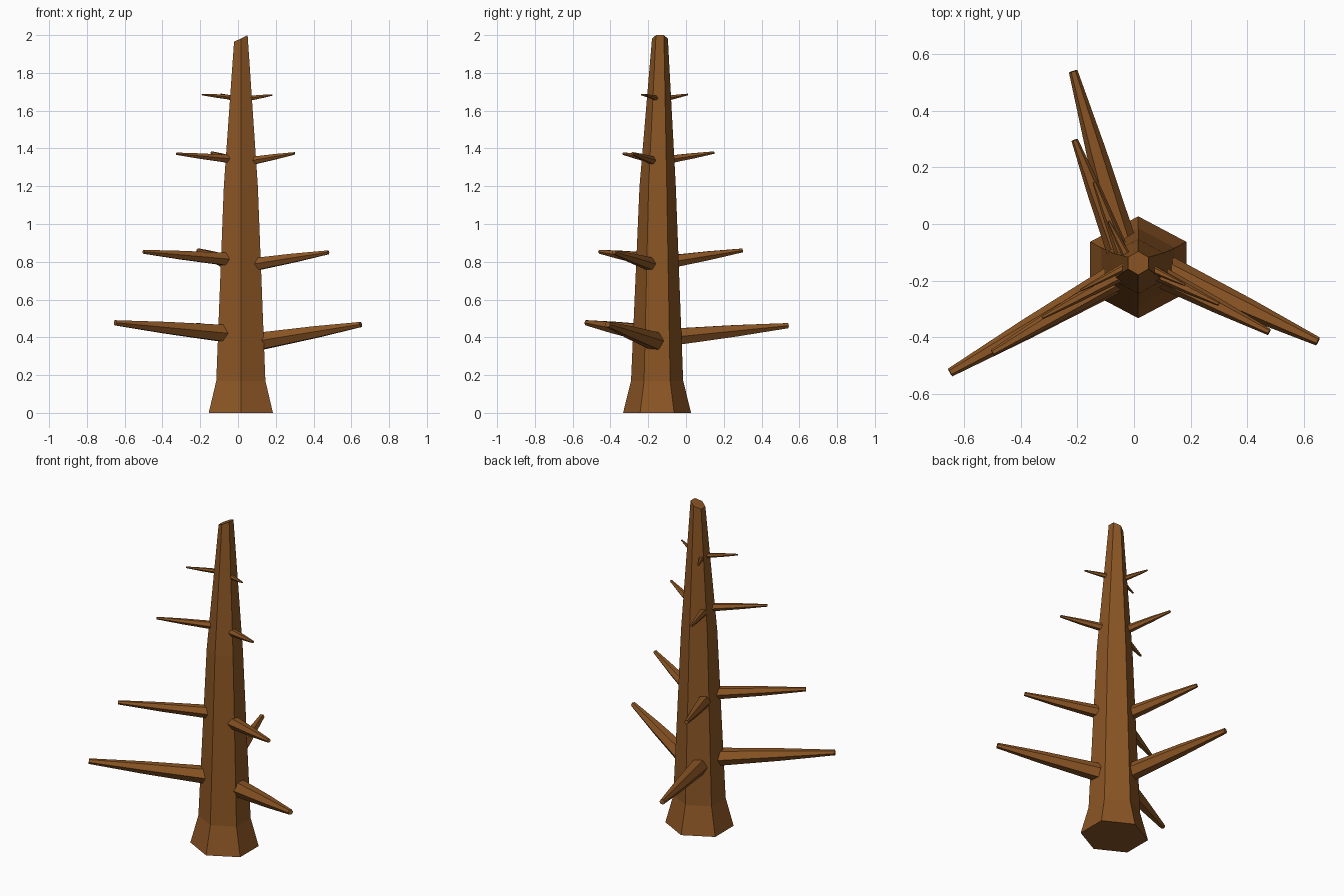
import bpy
import bmesh
from math import cos, sin, pi
from mathutils import Vector

cube = bpy.data.objects.get("Cube")
if cube:
    bpy.data.objects.remove(cube, do_unlink=True)

BARK = (0.26, 0.092, 0.018, 1)
bark = bpy.data.materials.new("bark brown")
bark.use_nodes = True
bark.diffuse_color = BARK
bark.node_tree.nodes["Principled BSDF"].inputs["Base Color"].default_value = BARK


def loft(name, rings):
    """Join six-sided rings of points into a closed, flat-shaded solid."""
    bm = bmesh.new()
    loops = [[bm.verts.new(p) for p in ring] for ring in rings]
    for low, high in zip(loops, loops[1:]):
        for i in range(6):
            j = (i + 1) % 6
            bm.faces.new((low[i], low[j], high[j], high[i]))
    bm.faces.new(loops[0][::-1])
    bm.faces.new(loops[-1])
    bmesh.ops.recalc_face_normals(bm, faces=bm.faces)
    mesh = bpy.data.meshes.new(name)
    bm.to_mesh(mesh)
    bm.free()
    mesh.materials.append(bark)
    obj = bpy.data.objects.new(name, mesh)
    bpy.context.collection.objects.link(obj)


# Trunk: flared foot, tapering hexagon, slanted cut at the top
def trunk_ring(z, half_width, half_depth, y, slant=0):
    ring = []
    for i in range(6):
        a = pi / 6 + i * pi / 3
        dx = half_width * cos(a) / cos(pi / 6)
        ring.append((0.015 + dx, y + half_depth * sin(a), z + slant * dx))
    return ring


loft("trunk", [
    trunk_ring(0, 0.17, 0.18, -0.153),
    trunk_ring(0.17, 0.13, 0.138, -0.153),
    trunk_ring(1.2, 0.09, 0.096, -0.15),
    trunk_ring(1.982, 0.036, 0.042, -0.138, 0.48),
])


# Branches: tapered six-sided spikes starting inside the trunk
def branch(name, base, tip, radius):
    base, tip = Vector(base), Vector(tip)
    along = (tip - base).normalized()
    side = along.cross(Vector((0, 0, 1))).normalized()
    up = side.cross(along)
    rings = []
    for t, r in ((0, 1), (0.55, 0.68), (1, 0.3)):
        centre = base.lerp(tip, t)
        rings.append([centre + radius * r * (side * cos(i * pi / 3) + up * sin(i * pi / 3))
                      for i in range(6)])
    loft(name, rings)


tiers = {
    "lower": (0.052, (-0.06, -0.19, 0.42), (-0.65, -0.525, 0.477),
              (0.12, -0.165, 0.38), (0.65, -0.415, 0.468),
              (-0.035, -0.09, 0.4), (-0.215, 0.54, 0.462)),
    "middle": (0.039, (-0.05, -0.19, 0.813), (-0.5, -0.455, 0.853),
               (0.08, -0.18, 0.785), (0.478, -0.382, 0.85),
               (-0.06, -0.09, 0.8), (-0.21, 0.297, 0.86)),
    "upper": (0.024, (-0.05, -0.18, 0.0 + 1.345), (-0.325, -0.33, 1.372),
              (0.075, -0.175, 1.335), (0.3, -0.283, 1.374),
              (-0.045, -0.1, 1.34), (-0.14, 0.148, 1.378)),
    "top": (0.015, (-0.03, -0.15, 1.67), (-0.19, -0.235, 1.685),
            (0.055, -0.155, 1.665), (0.18, -0.215, 1.683),
            (-0.03, -0.105, 1.665), (-0.09, 0.01, 1.686)),
}
for tier, (radius, *ends) in tiers.items():
    for k, side in enumerate(("right", "left", "back")):
        branch(f"{tier}_{side}_branch", ends[2 * k], ends[2 * k + 1], radius)
